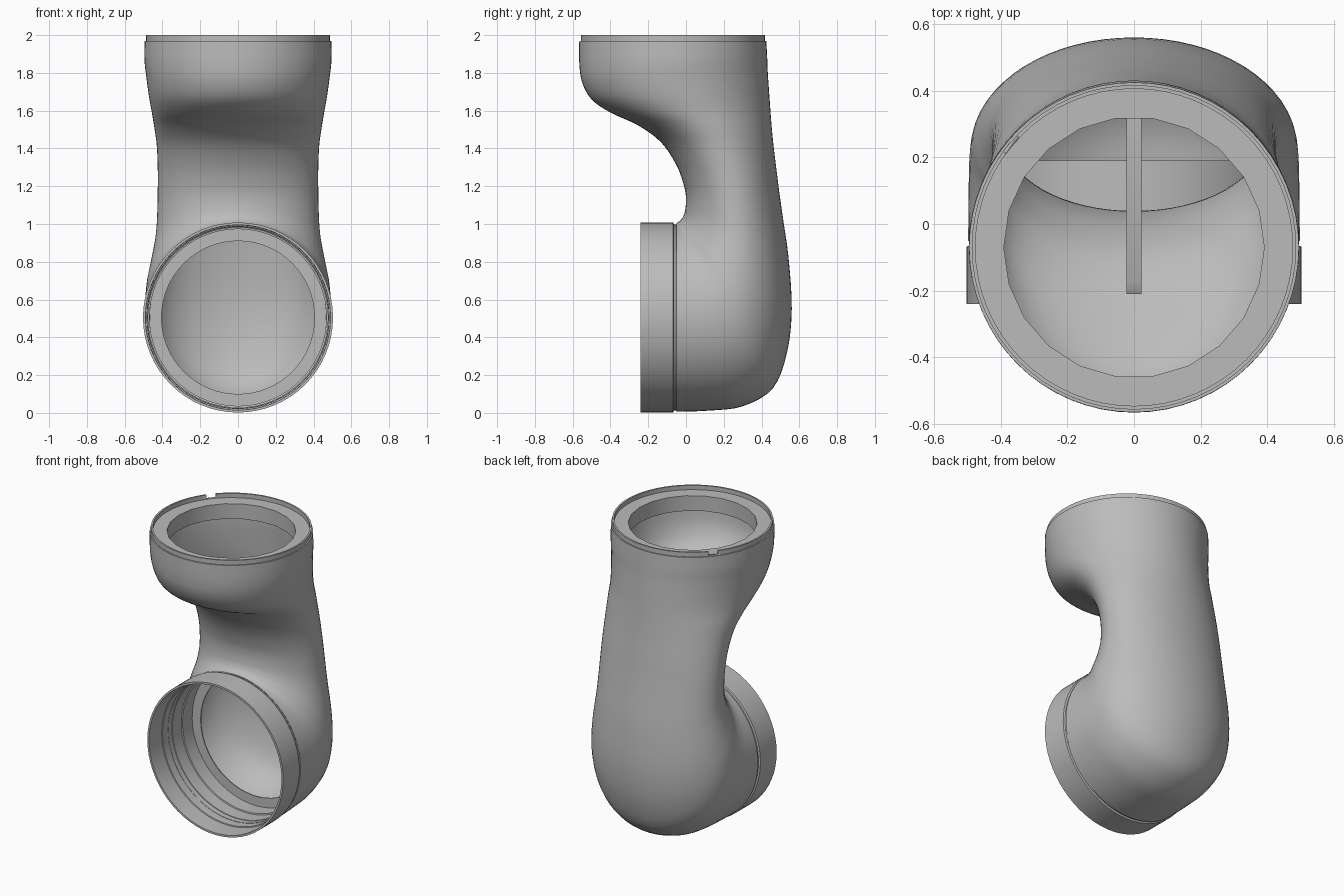
import bpy
import bmesh
import math
from mathutils import Vector, Matrix

default_cube = bpy.data.objects.get("Cube")
if default_cube:
    bpy.data.objects.remove(default_cube, do_unlink=True)

grey = bpy.data.materials.new("plain grey")
grey.use_nodes = True
grey_value = (0.5, 0.5, 0.5, 1)
grey.diffuse_color = grey_value
grey.node_tree.nodes["Principled BSDF"].inputs["Base Color"].default_value = grey_value


def finish(name, bm, flip=False, angle=35):
    """Turn a bmesh into a shaded object."""
    bmesh.ops.remove_doubles(bm, verts=bm.verts, dist=0.0001)
    bmesh.ops.recalc_face_normals(bm, faces=bm.faces)
    if flip:
        bmesh.ops.reverse_faces(bm, faces=bm.faces)
    mesh = bpy.data.meshes.new(name)
    bm.to_mesh(mesh)
    bm.free()
    mesh.materials.append(grey)
    obj = bpy.data.objects.new(name, mesh)
    bpy.context.collection.objects.link(obj)
    bpy.ops.object.select_all(action="DESELECT")
    obj.select_set(True)
    bpy.context.view_layer.objects.active = obj
    bpy.ops.object.shade_smooth_by_angle(angle=math.radians(angle))
    return obj


def bridge(bm, rings):
    """Join consecutive rings of vertices with quads."""
    for low, high in zip(rings, rings[1:]):
        count = len(low)
        for i in range(count):
            j = (i + 1) % count
            bm.faces.new((low[i], low[j], high[j], high[i]))


def lathe(name, profile, place, segments=64, closed=False):
    """Revolve (radius, height) points about the local z axis."""
    bm = bmesh.new()
    rings = []
    for radius, height in profile:
        ring = []
        for i in range(segments):
            a = math.tau * i / segments
            ring.append(bm.verts.new(place @ Vector((radius * math.cos(a), radius * math.sin(a), height))))
        rings.append(ring)
    if closed:
        rings.append(rings[0])
    bridge(bm, rings)
    return finish(name, bm)


def smooth_sections(points, steps=4):
    """Catmull-Rom interpolation through the section values."""
    result = []
    last = len(points) - 1
    for i in range(last):
        p0, p1, p2, p3 = (points[max(0, min(last, i + k))] for k in (-1, 0, 1, 2))
        for s in range(steps):
            t = s / steps
            result.append([b + 0.5 * t * (c - a + t * (2 * a - 5 * b + 4 * c - d + t * (3 * (b - c) + d - a)))
                           for a, b, c, d in zip(p0, p1, p2, p3)])
    return result + [list(points[last])]


def loft(name, sections, flip=False, segments=64):
    """Skin ellipses given by throat point, back point and half width."""
    bm = bmesh.new()
    rings = []
    for ay, az, by, bz, width in smooth_sections(sections):
        ring = []
        for i in range(segments):
            a = math.tau * i / segments
            k = (1 + math.cos(a)) / 2
            ring.append(bm.verts.new((width * math.sin(a), ay + (by - ay) * k, az + (bz - az) * k)))
        rings.append(ring)
    bridge(bm, rings)
    return finish(name, bm, flip, 60)


# Bent pipe body: throat y, z, back y, z, half width
BODY = [
    (-.565, 1.97, .425, 1.97, .495),
    (-.565, 1.85, .43, 1.88, .495),
    (-.55, 1.75, .433, 1.8, .485),
    (-.5, 1.66, .44, 1.7, .472),
    (-.4, 1.59, .447, 1.6, .457),
    (-.25, 1.52, .455, 1.5, .443),
    (-.13, 1.43, .465, 1.4, .43),
    (-.05, 1.31, .48, 1.28, .425),
    (-.01, 1.2, .495, 1.16, .425),
    (0, 1.13, .515, 1.02, .427),
    (-.005, 1.07, .543, .82, .435),
    (-.015, 1.04, .56, .55, .46),
    (-.025, 1.025, .535, .32, .483),
    (-.035, 1.015, .46, .13, .493),
    (-.042, 1.01, .3, .035, .496),
    (-.048, 1.007, .12, .012, .497),
    (-.05, 1.005, -.05, .006, .498),
]
loft("pipe_body", BODY)

# Inner lining, thinner walled toward the socket
lining = []
for index, (ay, az, by, bz, width) in enumerate(BODY[1:-1], 1):
    wall = {13: .035, 14: .02, 15: .01}.get(index, .04)
    step = Vector((by - ay, bz - az)).normalized() * wall
    lining.append((ay + step.x, az + step.y, by - step.x, bz - step.y, width - wall))
loft("inner_lining", lining, flip=True)

# Front socket: flange, stepped bore, seat ring and inner end
socket_place = Matrix.Translation((0, 0, .505)) @ Matrix.Rotation(math.radians(90), 4, "X")
lathe("front_socket", [
    (.498, .05), (.492, .052), (.492, .064), (.503, .068), (.503, .24),
    (.49, .24), (.488, .11), (.482, .108), (.482, .015), (.476, .013),
    (.476, -.08), (.468, -.082), (.468, -.183), (.405, -.183),
    (.405, -.19), (.48, -.19), (.48, .05)], socket_place, closed=True)

# Top mouth: shoulder, seat ring and bore
mouth_place = Matrix.Translation((0, -.07, 0))
lathe("mouth_shoulder", [(.495, 1.97), (.47, 1.97)], mouth_place)
lathe("mouth_seat", [(.482, 1.971), (.391, 1.971), (.391, 1.87), (.45, 1.87)], mouth_place, 22)
lip = lathe("mouth_lip", [(.487, 1.965), (.487, 2), (.476, 2), (.476, 1.965)], mouth_place, closed=True)

# Small notch in the lip
bm = bmesh.new()
angle = math.radians(140)
bmesh.ops.create_cube(bm, size=.06, matrix=Matrix.Translation(
    (.48 * math.cos(angle), -.07 + .48 * math.sin(angle), 2.005)) @ Matrix.Rotation(angle, 4, "Z"))
cutter = finish("notch_cutter", bm)
cutter.hide_render = True
cutter.hide_set(True)
cut = lip.modifiers.new("notch", "BOOLEAN")
cut.operation = "DIFFERENCE"
cut.object = cutter

# Dividing web across the throat
outline = [(-.21, 1.56), (-.17, 1.58), (.42, 1.58), (.47, 1), (.05, 1), (.02, 1.2), (-.02, 1.32), (-.1, 1.44)]
bm = bmesh.new()
face = bm.faces.new([bm.verts.new((-.022, y, z)) for y, z in outline])
side = bmesh.ops.extrude_face_region(bm, geom=[face])
bmesh.ops.translate(bm, vec=(.044, 0, 0), verts=[v for v in side["geom"] if isinstance(v, bmesh.types.BMVert)])
finish("throat_web", bm)
